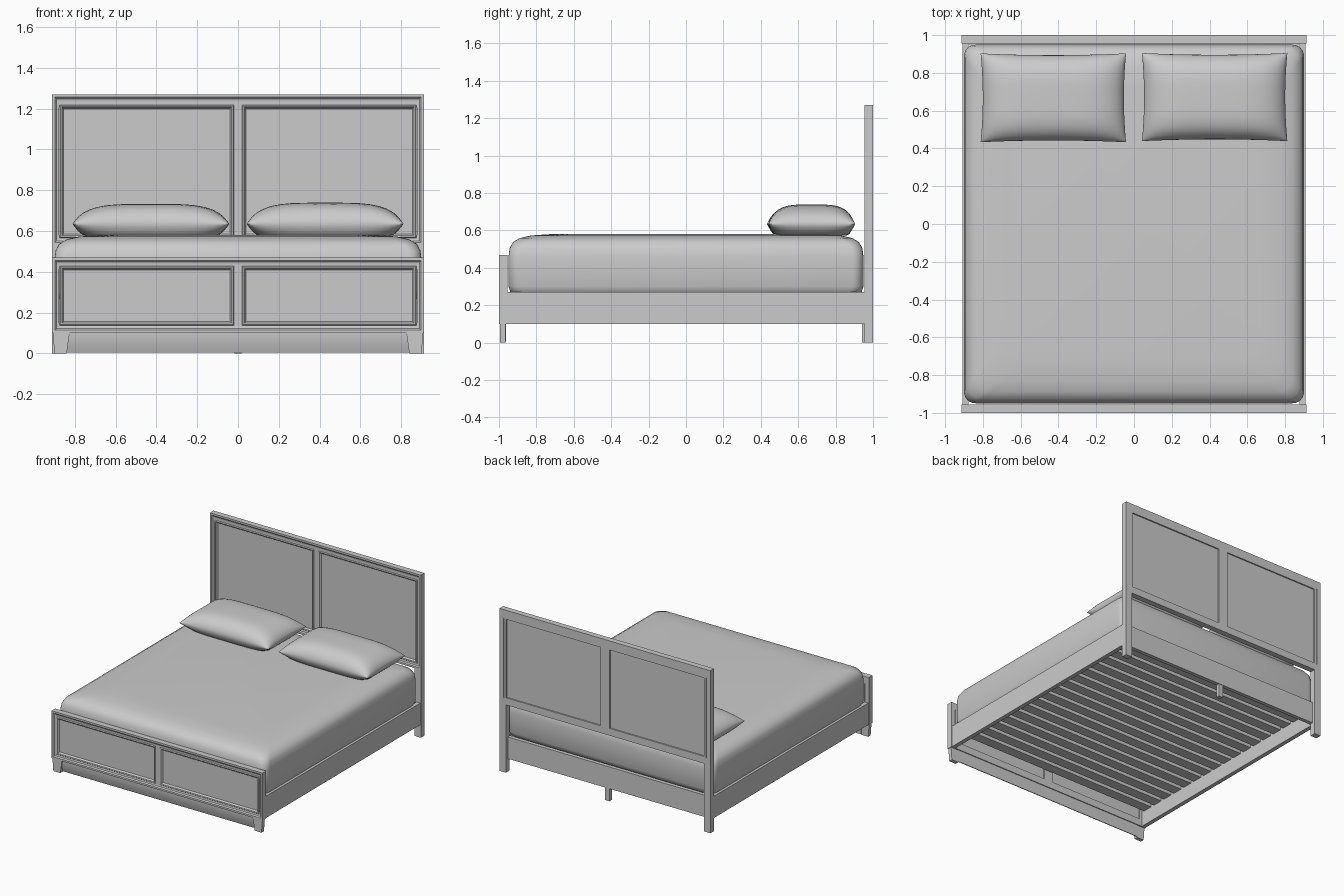
import bpy, bmesh, math

cube = bpy.data.objects.get("Cube")
if cube:
    bpy.data.objects.remove(cube, do_unlink=True)

GREY = (0.6, 0.6, 0.6, 1.0)
mat = bpy.data.materials.new("plain grey")
mat.use_nodes = True
mat.diffuse_color = GREY
mat.node_tree.nodes["Principled BSDF"].inputs["Base Color"].default_value = GREY


def finish(name, bm, smooth=None):
    bmesh.ops.recalc_face_normals(bm, faces=bm.faces[:])
    mesh = bpy.data.meshes.new(name)
    bm.to_mesh(mesh)
    bm.free()
    mesh.materials.append(mat)
    obj = bpy.data.objects.new(name, mesh)
    bpy.context.collection.objects.link(obj)
    if smooth:
        bpy.ops.object.select_all(action='DESELECT')
        obj.select_set(True)
        bpy.context.view_layer.objects.active = obj
        bpy.ops.object.shade_smooth_by_angle(angle=math.radians(smooth))
    return obj


def loft(name, rings, wrap=False, smooth=None):
    """Skin closed rings of equal length; wrap joins last to first, else cap."""
    bm = bmesh.new()
    loops = [[bm.verts.new(p) for p in ring] for ring in rings]
    pairs = list(zip(loops, loops[1:]))
    if wrap:
        pairs.append((loops[-1], loops[0]))
    else:
        bm.faces.new(loops[0])
        bm.faces.new(loops[-1])
    for a, b in pairs:
        for i in range(len(a)):
            j = (i + 1) % len(a)
            bm.faces.new((a[i], a[j], b[j], b[i]))
    return finish(name, bm, smooth)


def box(name, x0, x1, y0, y1, z0, z1):
    return loft(name, [[(x0, y0, z), (x1, y0, z), (x1, y1, z), (x0, y1, z)]
                       for z in (z0, z1)])


def moulding(name, x0, x1, z0, z1, profile):
    """Sweep an (inset, y) profile around an upright rectangle."""
    return loft(name, [[(x0 + i, y, z0 + i), (x1 - i, y, z0 + i),
                        (x1 - i, y, z1 - i), (x0 + i, y, z1 - i)]
                       for i, y in profile], wrap=True)


def panelled_board(name, front, back, z0, z1, p0, p1):
    """Stepped outer frame, centre stile, two beaded recessed panels."""
    moulding(name + "_frame", -W, W, z0, z1,
             [(0, back), (0, front), (0.014, front), (0.022, front + 0.008),
              (0.034, front + 0.01), (0.034, back)])
    f = front + 0.01
    box(name + "_top_rail", -0.88, 0.88, f, back, p1, z1 - 0.03)
    box(name + "_bottom_rail", -0.88, 0.88, f, back, z0 + 0.01, p0)
    box(name + "_centre_stile", -0.025, 0.025, f, back, p0, p1)
    for side, a, b in (("left", 0.02, 0.875), ("right", -0.875, -0.02)):
        moulding(f"{name}_{side}_bead", a, b, p0 - 0.014, p1 + 0.014,
                 [(0, back), (0, f), (0.005, f - 0.006), (0.012, f - 0.004),
                  (0.02, f + 0.008), (0.02, back)])
        box(f"{name}_{side}_panel", a + 0.01, b - 0.01,
            f + 0.009, back - 0.01, p0 - 0.005, p1 + 0.005)


W = 0.912

# Headboard and footboard
panelled_board("headboard", 0.955, 1.0, 0.53, 1.27, 0.58, 1.205)
panelled_board("footboard", -1.0, -0.955, 0.10, 0.47, 0.15, 0.415)

# Mirrored posts, feet and side rails
for side, s in (("left", 1), ("right", -1)):
    box(side + "_head_post", *sorted((s * 0.857, s * W)), 0.955, 1.0, 0, 0.54)
    loft(side + "_front_foot",
         [[(s * a, -0.995, z), (s * b, -0.995, z),
           (s * b, -0.965, z), (s * a, -0.965, z)]
          for z, a, b in ((0, 0.84, 0.9), (0.105, 0.825, 0.908))])
    box(side + "_side_rail", *sorted((s * 0.875, s * 0.908)),
        -0.956, 0.956, 0.10, 0.27)

# Rear rail, its support leg and the curved front skirt
box("rear_rail", -0.87, 0.87, 0.945, 0.975, 0.10, 0.27)
box("rear_support_leg", -0.018, 0.018, 0.942, 0.972, 0, 0.11)
skirt = [(-0.988, 0.105), (-0.987, 0.08), (-0.982, 0.045),
         (-0.968, 0.005), (-0.962, 0.005), (-0.962, 0.105)]
loft("front_skirt", [[(x, y, z) for y, z in skirt] for x in (-0.84, 0.84)],
     smooth=40)

# Slats under the mattress
SLATS = 17
for k in range(SLATS):
    y = -0.89 + k * 1.78 / (SLATS - 1)
    box(f"slat_{k + 1}", -0.878, 0.878, y - 0.04, y + 0.04, 0.215, 0.24)


# Mattress from rounded rectangles
def rounded_rect(hx, hy, r, z, steps=6):
    ring = []
    for q, (sx, sy) in enumerate(((1, 1), (-1, 1), (-1, -1), (1, -1))):
        for k in range(steps + 1):
            t = math.pi / 2 * (q + k / steps)
            ring.append((sx * (hx - r) + r * math.cos(t),
                         sy * (hy - r) + r * math.sin(t), z))
    return ring


mattress = [(0.03, 0.25), (0.01, 0.272), (0, 0.30), (0, 0.46), (0.006, 0.505),
            (0.024, 0.538), (0.06, 0.559), (0.12, 0.573), (0.22, 0.58)]
loft("mattress", [rounded_rect(0.9 - i, 0.949 - i, 0.06 + i * 0.4, z)
                  for i, z in mattress], smooth=50)


# Pillows: puffed grids with pulled-out corners
def pillow(name, cx, cy, hx, hy, height, n=20):
    bm = bmesh.new()
    layers = []
    for up in (True, False):
        grid = {}
        for a in range(n + 1):
            for b in range(n + 1):
                u = math.sin(math.pi / 2 * (2 * a / n - 1))
                v = math.sin(math.pi / 2 * (2 * b / n - 1))
                puff = max(0, (1 - u ** 4) * (1 - v ** 4)) ** 0.6
                x = cx + hx * u * (1 - 0.03 * (1 - v * v))
                y = cy + hy * v * (1 - 0.04 * (1 - u * u))
                z = 0.635 + height * puff if up else max(0.572, 0.635 - 0.1 * puff)
                grid[a, b] = bm.verts.new((x, y, z))
        layers.append(grid)
    for g in layers:
        for a in range(n):
            for b in range(n):
                bm.faces.new((g[a, b], g[a + 1, b], g[a + 1, b + 1], g[a, b + 1]))
    bmesh.ops.remove_doubles(bm, verts=bm.verts[:], dist=0.0002)
    finish(name, bm, smooth=60)


pillow("left_pillow", 0.427, 0.672, 0.385, 0.233, 0.104)
pillow("right_pillow", -0.427, 0.668, 0.385, 0.235, 0.098)
